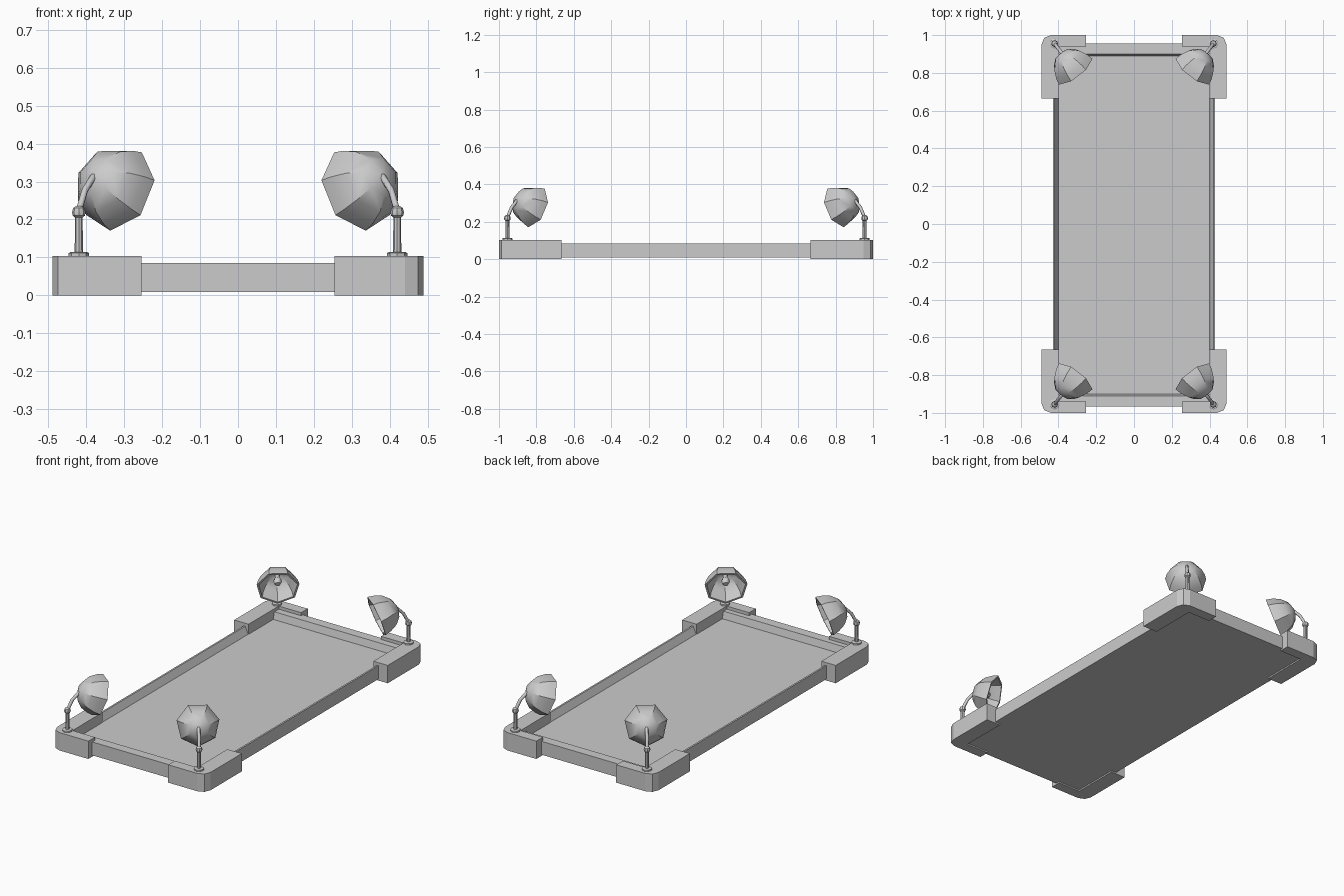
import bpy, bmesh, math
from mathutils import Vector, Matrix

if "Cube" in bpy.data.objects:
    bpy.data.objects.remove(bpy.data.objects["Cube"])


def finish(name, bm, mirror=False):
    bmesh.ops.recalc_face_normals(bm, faces=bm.faces)
    me = bpy.data.meshes.new(name)
    bm.to_mesh(me)
    bm.free()
    ob = bpy.data.objects.new(name, me)
    bpy.context.collection.objects.link(ob)
    if mirror:
        m = ob.modifiers.new("four_corners", 'MIRROR')
        m.use_axis = (True, True, False)
        m.use_mirror_merge = False
    return ob


def smooth(ob, angle=30):
    bpy.ops.object.select_all(action='DESELECT')
    ob.select_set(True)
    bpy.context.view_layer.objects.active = ob
    bpy.ops.object.shade_smooth_by_angle(angle=math.radians(angle))


def lathe(bm, profile, sides, mat):
    """Skin rings (radius, height) around local z, capping both ends; one corner at local -y."""
    rings = []
    for r, h in profile:
        rings.append([bm.verts.new(mat @ Vector((r * math.cos(a), r * math.sin(a), h)))
                      for a in (2 * math.pi * i / sides - math.pi / 2 for i in range(sides))])
    for a, b in zip(rings, rings[1:]):
        for i in range(sides):
            j = (i + 1) % sides
            bm.faces.new((a[i], a[j], b[j], b[i]))
    bm.faces.new(rings[0])
    bm.faces.new(rings[-1])


# Tray: rectangular loops from underside, over the rim, down to the floor
bm = bmesh.new()
loops = [(0.43, 0.96, 0.008), (0.43, 0.96, 0.085), (0.42, 0.905, 0.085),
         (0.40, 0.895, 0.045)]
rings = [[bm.verts.new((sx * x, sy * y - 0.005, z))
          for sx, sy in ((1, 1), (-1, 1), (-1, -1), (1, -1))] for x, y, z in loops]
for a, b in zip(rings, rings[1:]):
    for i in range(4):
        j = (i + 1) % 4
        bm.faces.new((a[i], a[j], b[j], b[i]))
bm.faces.new(rings[0])
bm.faces.new(rings[-1])
finish("tray", bm)

# Corner guards: L-shaped blocks with a rounded outer corner
bm = bmesh.new()
c, r = Vector((0.44, 0.95)), 0.05
outline = [(0.255, 1.0), (0.255, 0.94), (0.398, 0.94), (0.398, 0.665), (0.49, 0.665)]
outline += [(c.x + r * math.cos(a), c.y + r * math.sin(a))
            for a in (math.radians(45 * k) for k in range(3))]
face = bm.faces.new([bm.verts.new((x, y, 0)) for x, y in outline])
ext = bmesh.ops.extrude_face_region(bm, geom=[face], use_keep_orig=True)
bmesh.ops.translate(bm, vec=(0, 0, 0.103),
                    verts=[v for v in ext["geom"] if isinstance(v, bmesh.types.BMVert)])
finish("corner_guard", bm, True)

# Lamp post: foot plate, pole and ball joint in one profile
post = Matrix.Translation((0.42, 0.955, 0))
bm = bmesh.new()
lathe(bm, [(0.027, 0.10), (0.027, 0.111), (0.022, 0.114), (0.011, 0.114), (0.010, 0.205),
           (0.016, 0.21), (0.018, 0.218), (0.015, 0.23), (0.006, 0.236)], 8, post)
smooth(finish("lamp_post", bm, True), 30)

# Lamp frame: local z points out of the shade opening, local y points up
aim = Vector((-0.58, -0.75, -0.33)).normalized()
rim = Vector((0.314, 0.813, 0.279))
depth = 0.122
side = Vector((0, 0, 1)).cross(aim).normalized()
up = aim.cross(side)
lamp = Matrix((side, up, aim)).transposed().to_4x4()
lamp.translation = rim - aim * depth

# Bent arm
path = [Vector((0.42, 0.955, 0.222)), Vector((0.404, 0.932, 0.277)),
        Vector((0.382, 0.905, 0.312)), lamp @ Vector((0, 0, 0.015))]
cu = bpy.data.curves.new("lamp_arm", 'CURVE')
cu.dimensions = '3D'
cu.bevel_depth = 0.009
cu.bevel_resolution = 1
cu.use_fill_caps = True
sp = cu.splines.new('POLY')
sp.points.add(len(path) - 1)
for p, q in zip(sp.points, path):
    p.co = (*q, 1)
arm = bpy.data.objects.new("lamp_arm", cu)
bpy.context.collection.objects.link(arm)
m = arm.modifiers.new("four_corners", 'MIRROR')
m.use_axis = (True, True, False)
m.use_mirror_merge = False

# Seven-sided shade: outer dome, thick rim, inner dome
bm = bmesh.new()
outer = [(0.012, 0.0), (0.053, 0.014), (0.088, 0.047), (0.107, 0.088), (0.115, depth)]
inner = [(0.104, depth), (0.096, 0.09), (0.078, 0.055), (0.045, 0.024), (0.01, 0.012)]
lathe(bm, outer + inner, 7, lamp)
smooth(finish("lamp_shade", bm, True), 32)

# Bulb with socket
bm = bmesh.new()
lathe(bm, [(0.012, 0.01), (0.012, 0.05), (0.02, 0.062), (0.022, 0.078), (0.014, 0.095)], 8, lamp)
smooth(finish("bulb", bm, True), 50)
